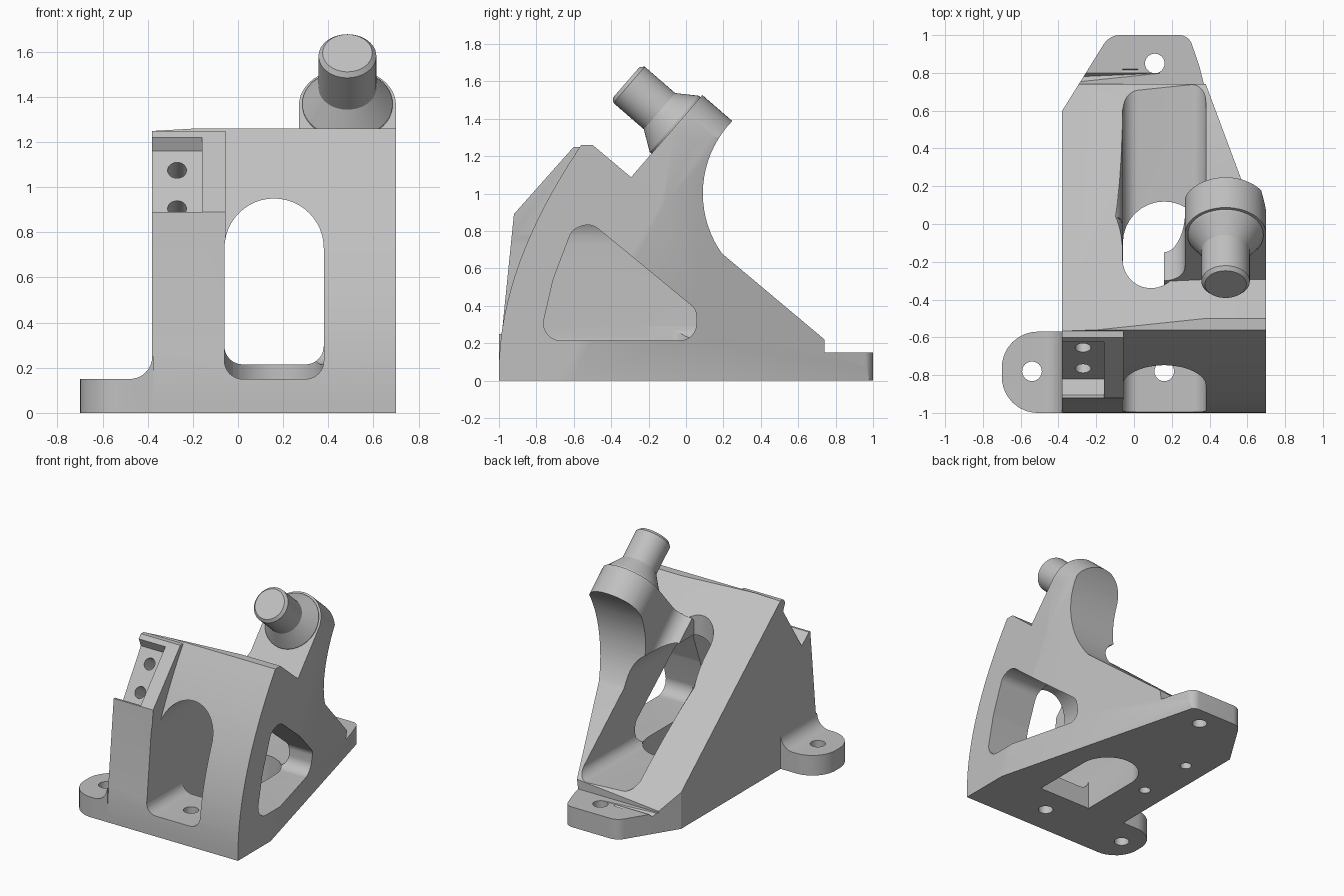
import bpy, bmesh
from math import sin, cos, pi, tan, acos
from mathutils import Vector

cube = bpy.data.objects.get("Cube")
if cube:
    bpy.data.objects.remove(cube, do_unlink=True)

grey = bpy.data.materials.new("light grey")
grey.use_nodes = True
grey.diffuse_color = (0.53, 0.53, 0.53, 1)
grey.node_tree.nodes["Principled BSDF"].inputs["Base Color"].default_value = (0.53, 0.53, 0.53, 1)

X, Y, Z = Vector((1, 0, 0)), Vector((0, 1, 0)), Vector((0, 0, 1))
O = Vector((0, 0, 0))


def finish(name, bm):
    bmesh.ops.recalc_face_normals(bm, faces=bm.faces)
    mesh = bpy.data.meshes.new(name)
    bm.to_mesh(mesh)
    bm.free()
    mesh.materials.append(grey)
    obj = bpy.data.objects.new(name, mesh)
    bpy.context.collection.objects.link(obj)
    return obj


def prism(name, pts, u, v, w, start, end, origin=O):
    """Extrude a 2D outline lying in the u, v plane along w."""
    bm = bmesh.new()
    rings = [[bm.verts.new(origin + u * a + v * b + w * d) for a, b in pts] for d in (start, end)]
    bm.faces.new(rings[0])
    bm.faces.new(rings[1])
    n = len(pts)
    for i in range(n):
        j = (i + 1) % n
        bm.faces.new((rings[0][i], rings[0][j], rings[1][j], rings[1][i]))
    return finish(name, bm)


def arc(cx, cy, r, a0, a1, n=16):
    return [(cx + r * cos(a0 + (a1 - a0) * i / n), cy + r * sin(a0 + (a1 - a0) * i / n))
            for i in range(n + 1)]


def circle(cx, cy, r, n=32):
    return arc(cx, cy, r, 0, 2 * pi, n)[:-1]


def rounded(corners, n=8):
    """Polygon from (x, y, radius) corners with filleted corners."""
    out = []
    for i, (x, y, r) in enumerate(corners):
        p = Vector((x, y))
        if r == 0:
            out.append((x, y))
            continue
        a = (Vector(corners[i - 1][:2]) - p).normalized()
        b = (Vector(corners[(i + 1) % len(corners)][:2]) - p).normalized()
        half = acos(a.dot(b)) / 2
        centre = p + (a + b).normalized() * (r / sin(half))
        s, e = p + a * (r / tan(half)) - centre, p + b * (r / tan(half)) - centre
        for k in range(n + 1):
            d = s.lerp(e, k / n).normalized() * r + centre
            out.append((d.x, d.y))
    return out


def combine(target, tool, op):
    mod = target.modifiers.new(op, 'BOOLEAN')
    mod.operation, mod.object, mod.solver = op, tool, 'EXACT'
    bpy.context.view_layer.update()
    mesh = bpy.data.meshes.new_from_object(target.evaluated_get(bpy.context.evaluated_depsgraph_get()))
    target.modifiers.clear()
    target.data = mesh
    bpy.data.objects.remove(tool, do_unlink=True)


def cut(target, *args, **kw):
    combine(target, prism("cutter", *args, **kw), 'DIFFERENCE')


# Main wedge with curved front and sloping back
front = []
for i in range(17):
    t = i / 16
    p = Vector((-1, .05)) * (1 - t) ** 2 + Vector((-1, .61)) * 2 * t * (1 - t) + Vector((-.56, 1.26)) * t * t
    front.append((p.x, p.y))
back = [(-.5, 1.26), (.74, .22), (.74, .15), (1, .15), (1, 0)]
body = prism("bracket_body", [(-1, 0)] + front + back, Y, Z, X, -.38, .7)

# Thicker block on the sensor side of the front
block = prism("front_block", [(-1, 0), (-.995, .15), (-.92, .89), (-.6, 1.25), (-.5, 1.25), (-.5, 0)],
              Y, Z, X, -.38, -.055)
combine(body, block, 'UNION')

# Plan outline with the narrowed rear lug
plan = rounded([(-.38, -1, 0), (.7, -1, 0), (.7, .5, 0), (.375, .75, 0), (.29, 1, .07),
                (-.13, 1, .1), (-.38, .6, 0)])
combine(body, prism("plan", plan, X, Y, Z, -.5, 2), 'INTERSECT')

# Slight sideways lean of the sloping back
slope = Vector((0, 1.24, -1.04)).normalized()
up = X.cross(slope)
lean = (up - X * .0675).normalized()
cut(body, [(-2, -2), (.09, -2), (.09, 2), (-2, 2)], slope, lean.cross(slope), lean, 0, 1,
    origin=Vector((.38, .74, .22)))

# Open slot through the sloping back
slot = [(-.06, .55), *arc(.09, -.19, .15, pi, 2 * pi - .2), (.28, .1), (.38, .25), (.38, .55)]
cut(body, slot, X, Y, Z, .5, 1.4)

# Softened slot edge that fades out towards both ends
fillet = [(.02, .03), (-.16, .03)] + arc(-.16, -.11, .1, pi / 2, 0, 8) + [(.02, -.11)]
for direction, tilt, length in ((slope, .1, 1.0), (-slope, .3, .45)):
    cut(body, fillet, X, up, (direction + up * tilt).normalized(), 0, length, origin=Vector((0, .06, .79)))

# Raised arm with rounded head, built in its tilted plane
foot_point = Vector((0, -.3, 1.08))
rise = Vector((0, .655, .755)).normalized()
depth = Vector((0, .755, -.655)).normalized()
flare = arc(.16, .11, .11, -pi / 2, 0, 8)
outline = [(.7, -.18)] + arc(.485, .376, .215, 0, pi, 24) + flare[::-1] + [(.16, -.18)]
arm = prism("arm", outline, X, rise, depth, 0, .78, origin=foot_point)
cut(arm, circle(.646, 1.0, .556, 80), Y, Z, X, -1, 1)
combine(body, arm, 'UNION')

# Leaning taper on the outer wall
n = Vector((1, .258, -.137)).normalized()
side = n.cross(Z).normalized()
cut(body, [(-3, -3), (3, -3), (3, 3), (-3, 3)], side, n.cross(side), n, 0, 2, origin=Vector((.541, 0, 0)))

# Side foot with rounded end and fillet against the wall
profile = [(-.7, 0), (-.7, .15), (-.48, .15)] + arc(-.48, .25, .1, -pi / 2, 0, 8) + [(-.375, .25), (-.375, 0)]
side_foot = prism("side_foot", profile, X, Z, Y, -1, -.57)
foot_plan = rounded([(-.7, -1, .19), (-.3, -1, 0), (-.3, -.57, 0), (-.7, -.57, .19)])
combine(side_foot, prism("foot_plan", foot_plan, X, Y, Z, -.5, 1), 'INTERSECT')
combine(body, side_foot, 'UNION')


# Arched front window and the floor running out of the back
def arch(floor):
    return rounded([(-.06, .6, 0), (-.06, floor, .08), (.38, floor, .08), (.38, .6, 0)]) \
        + arc(.16, .73, .22, 0, pi, 24)


cut(body, arch(.15), X, Z, Y, -1.3, -.2)
cut(body, arch(.215), X, Z, Y, -.4, 1.3)

# Opening in the floor
cut(body, [(-.059, -.57), (.379, -.57)] + arc(.16, -.1, .219, 0, pi), X, Y, Z, -.2, .35)

# Side window
window = rounded([(-.785, .215, .09), (.055, .215, .085), (.055, .38, .07), (-.51, .845, .09),
                  (-.61, .805, .08), (-.71, .54, .15)])
cut(body, window, Y, Z, X, .2, 1)

# Sensor recess with two screw holes
cut(body, [(-.82, .82), (-.6, 1.16), (-.63, 1.232), (-1.1, 1.232), (-1.1, .89), (-.905, .89)],
    Y, Z, X, -.6, -.16)
face_up = Vector((0, .22, .34)).normalized()
inward = Vector((0, .34, -.22)).normalized()
for y, z in ((-.655, 1.075), (-.765, .905)):
    cut(body, circle(0, 0, .042, 24), X, face_up, inward, -.04, .15, origin=Vector((-.27, y, z)))

# Mounting holes
for x, y, r, top in ((-.54, -.78, .052, .4), (.16, -.78, .052, .4), (.11, .85, .052, .4),
                     (-.2, .33, .04, .18), (-.2, -.12, .04, .18)):
    cut(body, circle(x, y, r, 24), X, Y, Z, -.2, top)

# Post with flared collar
bm = bmesh.new()
centre = Vector((.485, -.055, 1.365))
rings = []
for r, h in ((.2, -.02), (.2, .01), (.128, .115), (.128, .33), (.11, .35)):
    rings.append([bm.verts.new(centre + X * a + rise * b - depth * h) for a, b in circle(0, 0, r, 48)])
for lower, upper in zip(rings, rings[1:]):
    for i in range(48):
        j = (i + 1) % 48
        bm.faces.new((lower[i], lower[j], upper[j], upper[i]))
bm.faces.new(rings[0])
bm.faces.new(rings[-1])
post = finish("post", bm)

# Smooth shading with sharp edges kept
bpy.ops.object.select_all(action='DESELECT')
for obj in (body, post):
    obj.select_set(True)
bpy.context.view_layer.objects.active = body
bpy.ops.object.shade_smooth_by_angle(angle=.45)
